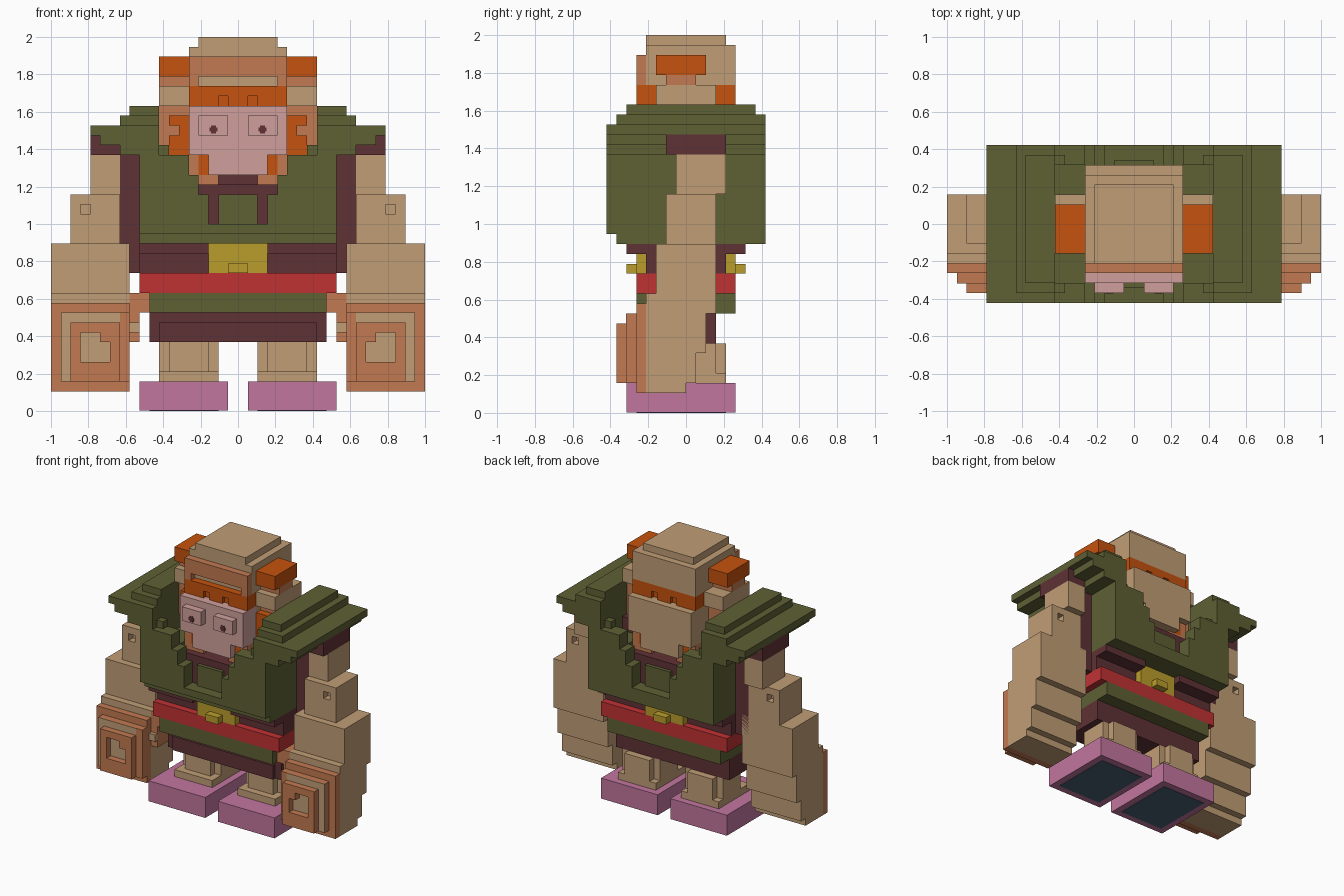
import bpy, bmesh
from mathutils import Vector

if "Cube" in bpy.data.objects:
    bpy.data.objects.remove(bpy.data.objects["Cube"], do_unlink=True)

U = 1 / 19  # one block of the grid


def material(name, rgb):
    lin = [((c / 255 + 0.055) / 1.055) ** 2.4 for c in rgb] + [1]
    m = bpy.data.materials.new(name)
    m.diffuse_color = lin
    m.use_nodes = True
    m.node_tree.nodes["Principled BSDF"].inputs["Base Color"].default_value = lin
    return m


GREEN = material("olive green", (94, 96, 52))
TAN = material("tan skin", (192, 157, 118))
SALMON = material("terracotta", (194, 122, 82))
ORANGE = material("orange hair", (198, 82, 14))
FACE = material("pale pink", (208, 160, 156))
PINK = material("shoe pink", (194, 118, 158))
MAROON = material("maroon", (96, 50, 53))
RED = material("belt red", (192, 50, 52))
GOLD = material("gold", (186, 158, 44))
SLATE = material("slate blue", (72, 96, 116))


def part(name, mat, boxes, mx=False, my=False):
    """Blocks given as (x0, x1, y0, y1, z0, z1); mirrored across x and/or y."""
    bm = bmesh.new()
    for sx in ((1, -1) if mx else (1,)):
        for sy in ((1, -1) if my else (1,)):
            for x0, x1, y0, y1, z0, z1 in boxes:
                lo, hi = Vector((x0, y0, z0)), Vector((x1, y1, z1))
                c, d = (lo + hi) / 2 * U, (hi - lo) * U
                c.x *= sx
                c.y *= sy
                vs = bmesh.ops.create_cube(bm, size=1)["verts"]
                for v in vs:
                    v.co = Vector((v.co.x * d.x, v.co.y * d.y, v.co.z * d.z)) + c
    me = bpy.data.meshes.new(name)
    bm.to_mesh(me)
    bm.free()
    me.materials.append(mat)
    ob = bpy.data.objects.new(name, me)
    bpy.context.collection.objects.link(ob)
    return ob


def frame(x0, x1, z0, z1, hx0, hx1, hz0, hz1, y0, y1):
    """Four blocks around a rectangular hole."""
    return [(x0, hx0, y0, y1, z0, z1), (hx1, x1, y0, y1, z0, z1),
            (hx0, hx1, y0, y1, z0, hz0), (hx0, hx1, y0, y1, hz1, z1)]


# Shoes and legs
part("shoes", PINK, [(1, 10, -6, 5, 0.06, 3)], mx=True)
part("soles", SLATE, [(2, 9, -5, 4, 0, 0.12)], mx=True)
part("legs", TAN, [(2, 8, -1, 3, 4, 7), (3, 7, -2, 4, 4, 7),
                   (2, 8, -3, 4, 3, 4)], mx=True)

# Skirt and belt
part("under_skirt", MAROON, [(-9, 9, -3, 3, 7, 10), (-8, 8, -3.5, 2.5, 7, 9)])
part("tunic_skirt", GREEN, [(-9, 9, -5, 5, 10, 12)])
part("belt", RED, [(-10, 10, -5, 5, 12, 14)])
part("buckle", GOLD, [(-3, 3, 4, 5, 14, 17), (-1, 1, 5, 6, 14, 15)], my=True)

# Inner vest
part("vest", MAROON, [(-10, 10, -4, 4, 14, 16), (-12, 12, -1, 3, 14, 26),
                      (-10, 10, -4, 4, 16, 17), (3, 10, -6, 6, 16, 17),
                      (-10, -3, -6, 6, 16, 17), (-5, 5, -6, 6, 17, 23)])
part("vest_stripe", GREEN, [(-2, 2, 6, 6.5, 19, 22)], my=True)
part("shoulder_lining", MAROON, [(12, 15, -2, 4, 26, 28)], mx=True)

# Coat: side walls, stepped collar and spreading shoulders
part("coat_sides", GREEN, [(8, 10, -7, 7, 17, 30), (5, 8, -7, 7, 17, 24),
                           (8, 10, -8, 8, 17.99, 29)], mx=True)
part("coat_shoulders", GREEN, [(8, 11, -6, 7, 30, 31), (8, 12, -7, 8, 29, 30),
                               (8, 15, -8, 8, 28, 29), (8, 14, -8, 8, 27, 28),
                               (8, 12, -8, 8, 26, 27)], mx=True)
part("coat_lapels", GREEN, [(3, 9, 6, 8, 18, 22), (4, 9, 6, 8, 22, 24),
                            (5, 9, 6, 8, 24, 26), (7, 9, 6, 7, 26, 27)],
     mx=True, my=True)
part("coat_hem", GREEN, [(-9, 9, 6, 8, 18, 19), (-10, 10, 5, 7, 17, 19)], my=True)
part("coat_back_hem", GREEN, [(-10, 10, 5, 8, 17, 18)])

# Head
part("head", TAN, [(-4, 4, -4, 4, 37, 38), (-5, 5, -4, 5, 33, 37),
                   (-5, 5, -3, 3, 31, 33), (-5, 5, -3, 6, 26, 31),
                   (-3, 3, -3, 6, 24, 26)])
part("brow", SALMON, [(-5, 5, -5, -4, 34, 36), (-5, -4, -5, -4, 33, 34),
                      (4, 5, -5, -4, 33, 34)])
part("hair_band", ORANGE, [(-4, 4, 3, 4.5, 31, 33), (-4, 4, 4.5, 5, 32, 33),
                           (-1, 1, 4.5, 5, 31, 32)], my=True)
part("hair_band_ends", ORANGE, [(2, 5, 3, 5, 31, 33)], mx=True, my=True)
part("face", FACE, [(-5, 5, -6, -3, 26, 31), (-3, 3, -6, -3, 24, 26)])
part("eye_pads", FACE, [(1, 4, -7, -6, 28, 30)], mx=True)
part("pupils", MAROON, [(2.1, 2.9, -7.06, -7, 28.4, 28.8),
                        (2.25, 2.75, -7.06, -7, 28.2, 29)], mx=True)
part("beard", ORANGE, [(3, 4, -5, 5, 24, 26)], mx=True)
part("jaw", SALMON, [(4, 5, -5, 5, 23, 26), (2, 4, -5, 5, 23, 24)], mx=True)

# Ears, side tufts and sideburns
part("ears", TAN, [(5, 8, -3, 3, 31, 33)], mx=True)
part("tuft_stems", SALMON, [(5, 8, -2, 1, 33, 34)], mx=True)
part("tufts", ORANGE, [(5, 8, -3, 2, 34, 36)], mx=True)
part("sideburn_base", SALMON, [(5, 8, -2, 2, 26, 31)], mx=True)
part("sideburns", ORANGE, frame(5, 7, 26, 30, 6, 7, 28, 29, -3, -2), mx=True)

# Arms: a notch is left in the front and back of the elbow
elbow = frame(12, 17, 17, 22, 15, 16, 20, 21, -2, -1)
elbow += frame(12, 17, 17, 22, 15, 16, 20, 21, 2, 3)
part("arms", TAN, [(12, 15, -1, 4, 22, 26), (12, 17, -1, 2, 17, 22),
                   (11, 19, -3, 3, 12, 17), (11, 19, -4, 3, 10, 12),
                   (11, 19, -4, 2, 6, 10), (11, 19, -4, 1, 3, 6),
                   (11, 19, -4, 0, 2, 3)] + elbow, mx=True)

# Fists with a square coil on the front
part("fist_fronts", SALMON, [(11, 19, -5, -4, 2, 11), (11, 18, -6, -5, 3, 10)],
     mx=True)
part("fist_pads", TAN, [(11.99, 18, -6.06, -6, 3, 10)], mx=True)
part("fist_coils", SALMON, frame(12, 17, 3, 9, 13, 16, 5, 8, -7, -6)
     + [(13, 14, -7, -6, 7, 8)], mx=True)
part("thumbs", SALMON, [(9, 11, -4, -1, 10, 12), (10, 11, -4, -1, 7, 10)], mx=True)
part("thumb_tips", TAN, [(10.01, 11, -4.5, -4, 8, 9)], mx=True)
